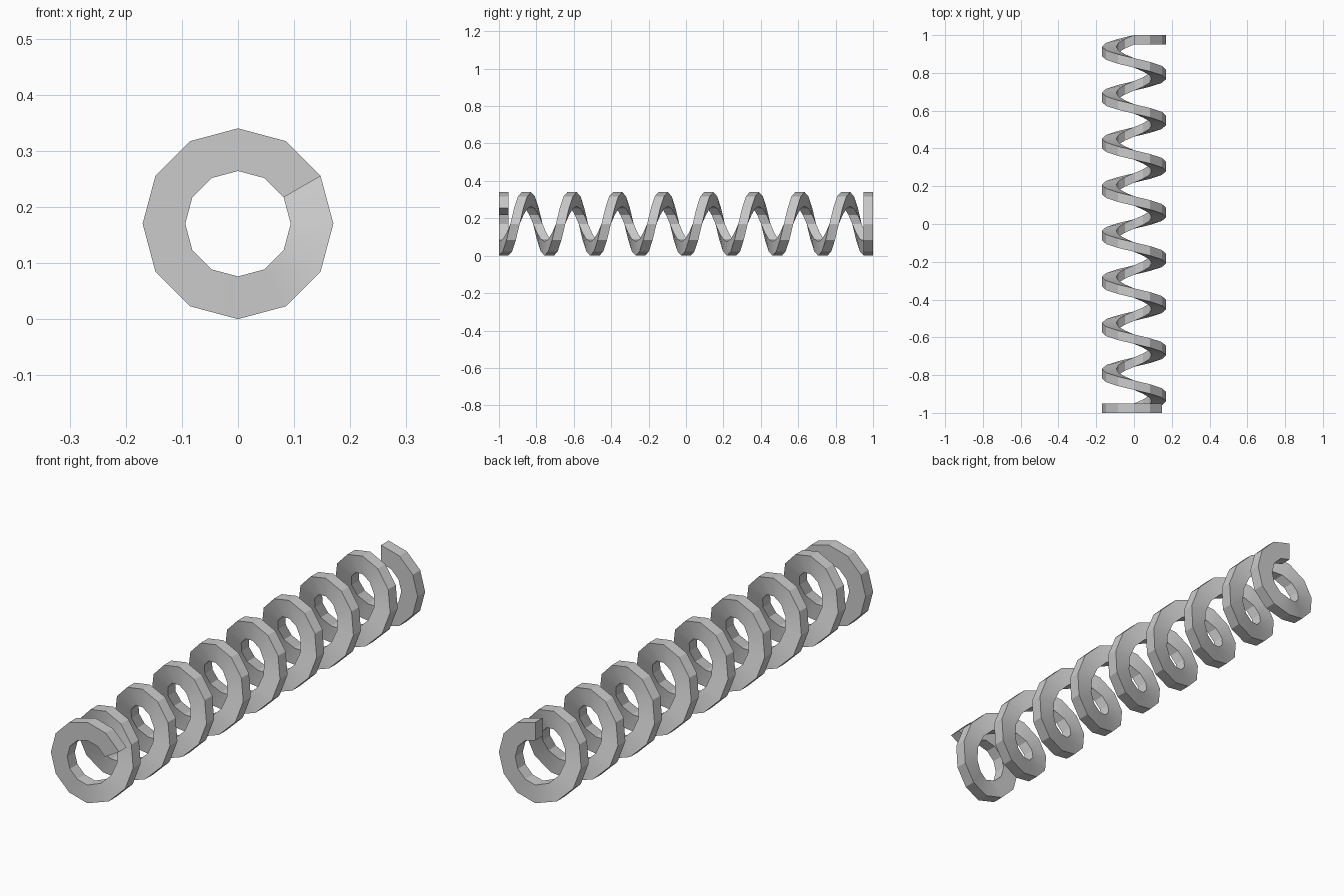
import bpy, bmesh
from math import sin, cos, pi, radians

if "Cube" in bpy.data.objects:
    bpy.data.objects.remove(bpy.data.objects["Cube"])

STEP = 30                               # degrees per segment, 12 sides per turn
START, END = 30, 90 + 360 * 9           # wire start and end angles
RISE0, RISE1 = 270, 270 + 360 * 8       # the coil rises between the two flat end turns
R_IN, R_OUT, HALF, ZC = 0.094, 0.17, 0.025, 0.17
Y_END = 0.975


def axial(angle):
    t = min(1, max(0, (angle - RISE0) / (RISE1 - RISE0)))
    return -Y_END + 2 * Y_END * t


bm = bmesh.new()

# Sweep a rectangular section along the helix
section = [(R_IN, -HALF), (R_OUT, -HALF), (R_OUT, HALF), (R_IN, HALF)]
rings = []
for a in range(START, END + 1, STEP):
    c, s, y = cos(radians(a)), sin(radians(a)), axial(a)
    rings.append([bm.verts.new((r * c, y + d, ZC + r * s)) for r, d in section])
for p, q in zip(rings, rings[1:]):
    for i in range(4):
        j = (i + 1) % 4
        bm.faces.new((p[i], p[j], q[j], q[i]))

# Cut ends of the wire
bm.faces.new(rings[0][::-1])
bm.faces.new(rings[-1])
bmesh.ops.recalc_face_normals(bm, faces=bm.faces)

mesh = bpy.data.meshes.new("coil_spring")
bm.to_mesh(mesh)
bm.free()
spring = bpy.data.objects.new("coil_spring", mesh)
bpy.context.collection.objects.link(spring)

# Smooth along the coil faces, crisp at the polygon corners
bpy.context.view_layer.objects.active = spring
spring.select_set(True)
bpy.ops.object.shade_smooth_by_angle(angle=radians(25))
